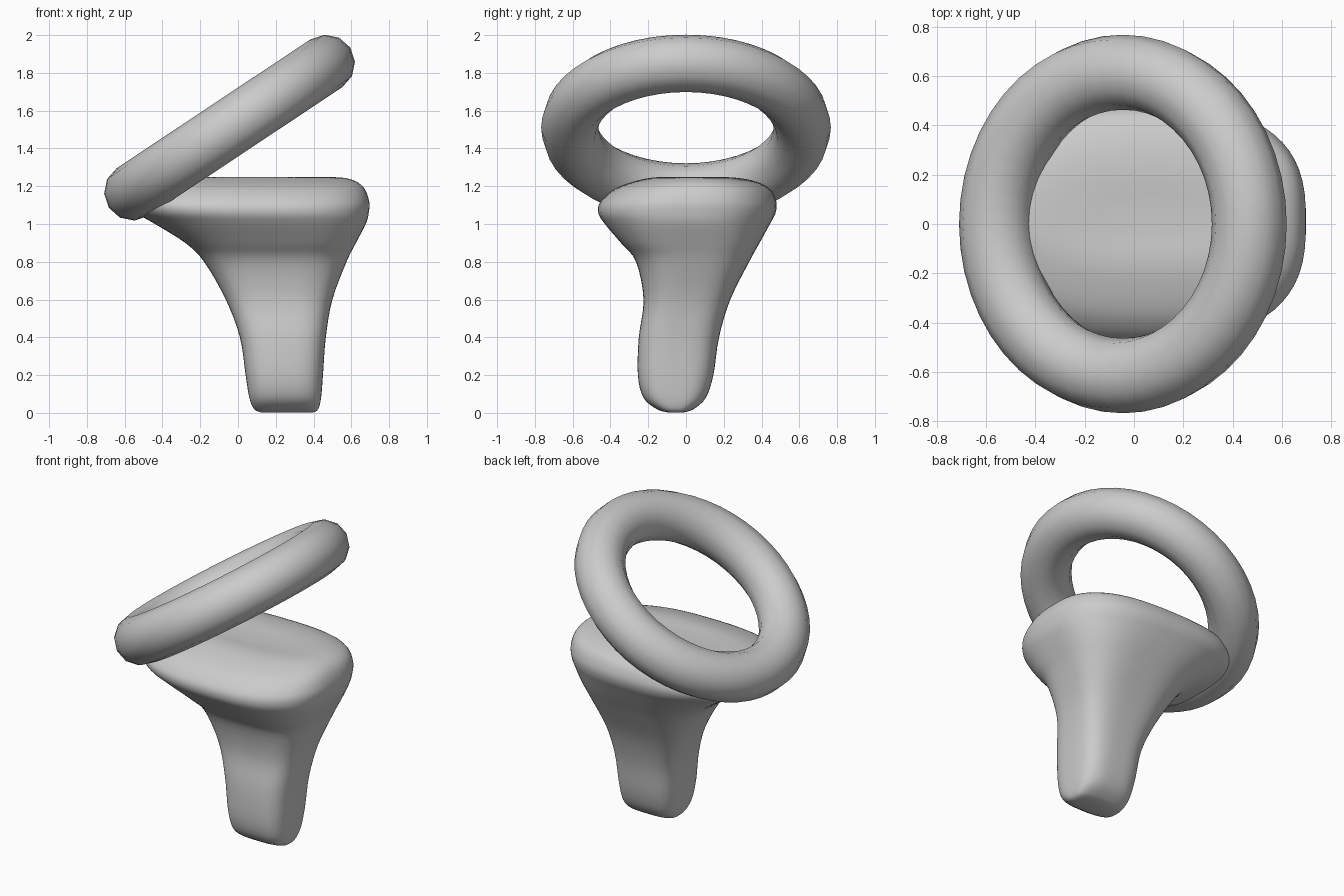
import bpy, bmesh, math

if "Cube" in bpy.data.objects:
    bpy.data.objects.remove(bpy.data.objects["Cube"])

# Tilted ring resting on the pedestal
bpy.ops.mesh.primitive_torus_add(
    major_radius=0.615, minor_radius=0.152, major_segments=48, minor_segments=12,
    location=(-0.045, 0, 1.51), rotation=(0, -math.radians(33.6), 0))
ring = bpy.context.object
ring.name = "tilted_ring"
bpy.ops.object.shade_smooth()

# Pedestal sections: z, x min, x max, y min, y max, squareness
SECTIONS = [
    (0.003, 0.12, 0.40, -0.10, -0.01, 3.2),
    (0.02, 0.085, 0.425, -0.155, 0.04, 3.2),
    (0.08, 0.06, 0.44, -0.225, 0.105, 3.2),
    (0.20, 0.04, 0.45, -0.255, 0.145, 3.2),
    (0.40, 0.01, 0.465, -0.25, 0.175, 3.2),
    (0.60, -0.065, 0.50, -0.225, 0.235, 3.2),
    (0.80, -0.18, 0.575, -0.265, 0.335, 3.0),
    (0.90, -0.28, 0.625, -0.345, 0.39, 2.9),
    (1.00, -0.44, 0.677, -0.43, 0.445, 2.7),
    (1.06, -0.54, 0.693, -0.465, 0.475, 2.7),
    (1.12, -0.575, 0.695, -0.452, 0.478, 2.7),
    (1.19, -0.54, 0.668, -0.37, 0.44, 2.7),
    (1.232, -0.47, 0.61, -0.25, 0.345, 2.6),
    (1.248, -0.36, 0.51, -0.15, 0.22, 2.5),
    (1.243, -0.10, 0.25, -0.05, 0.09, 2.2),
]
N, SUB = 64, 4


def spline(a, b, c, d, t):
    return b + 0.5 * t * (c - a + t * (2*a - 5*b + 4*c - d + t * (3*(b - c) + d - a)))


def section(bm, z, x0, x1, y0, y1, n):
    verts = []
    for i in range(N):
        a = 2 * math.pi * (i + 0.5) / N
        c, s = math.cos(a), math.sin(a)
        u = math.copysign(abs(c) ** (2 / n), c)
        v = math.copysign(abs(s) ** (2 / n), s)
        verts.append(bm.verts.new(((x0 + x1) / 2 + u * (x1 - x0) / 2,
                                   (y0 + y1) / 2 + v * (y1 - y0) / 2, z)))
    return verts


# Flared pedestal lofted through the sections
bm = bmesh.new()
last = len(SECTIONS) - 1
loops = []
for k in range(last):
    keys = [SECTIONS[min(max(k + j, 0), last)] for j in (-1, 0, 1, 2)]
    for s in range(SUB):
        loops.append(section(bm, *[spline(*vals, s / SUB) for vals in zip(*keys)]))
loops.append(section(bm, *SECTIONS[last]))
for lo, hi in zip(loops, loops[1:]):
    for i in range(N):
        j = (i + 1) % N
        bm.faces.new((lo[i], lo[j], hi[j], hi[i]))
bm.faces.new(loops[0][::-1])
bm.faces.new(loops[-1])
for v in bm.verts:
    v.co.z = max(v.co.z, 0)
for f in bm.faces:
    f.smooth = True
mesh = bpy.data.meshes.new("flared_pedestal")
bm.to_mesh(mesh)
bm.free()
pedestal = bpy.data.objects.new("flared_pedestal", mesh)
bpy.context.collection.objects.link(pedestal)
